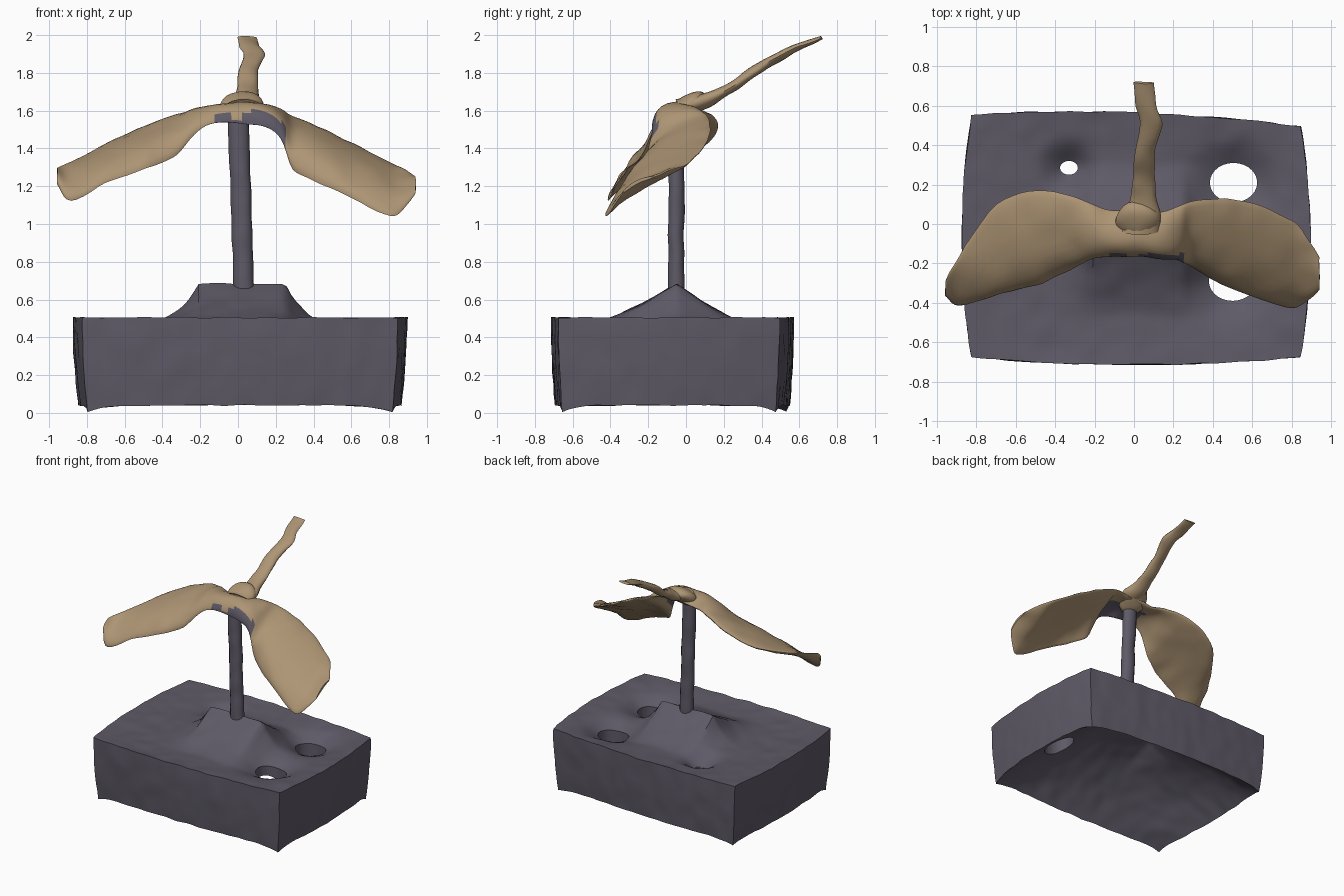
import bpy, bmesh, math
from mathutils import Vector, Matrix, noise

if "Cube" in bpy.data.objects:
    bpy.data.objects.remove(bpy.data.objects["Cube"])


def material(name, rgb):
    m = bpy.data.materials.new(name)
    m.diffuse_color = (*rgb, 1)
    m.use_nodes = True
    m.node_tree.nodes["Principled BSDF"].inputs["Base Color"].default_value = m.diffuse_color
    return m


GREY = material("slate grey", (0.112, 0.102, 0.135))
TAN = material("wood tan", (0.42, 0.30, 0.175))


def rough(p, amount):
    """Slight hand-worked lumpiness."""
    return p + noise.noise_vector(p * 9) * amount


def finish(bm, name, mats, angle=40):
    bmesh.ops.recalc_face_normals(bm, faces=bm.faces)
    me = bpy.data.meshes.new(name)
    bm.to_mesh(me)
    bm.free()
    ob = bpy.data.objects.new(name, me)
    bpy.context.collection.objects.link(ob)
    for m in mats:
        me.materials.append(m)
    smooth(ob, angle)
    return ob


def smooth(ob, angle=40):
    bpy.ops.object.select_all(action='DESELECT')
    ob.select_set(True)
    bpy.context.view_layer.objects.active = ob
    bpy.ops.object.shade_smooth_by_angle(angle=math.radians(angle))


def resample(rows, steps):
    """Catmull-Rom interpolation through rows of numbers."""
    out = []
    for i in range(len(rows) - 1):
        a, b, c, d = (rows[max(i - 1, 0)], rows[i], rows[i + 1],
                      rows[min(i + 2, len(rows) - 1)])
        for s in range(steps):
            t = s / steps
            out.append([0.5 * (2 * q + (r - p) * t + (2 * p - 5 * q + 4 * r - e) * t * t
                               + (3 * q - p - 3 * r + e) * t ** 3)
                        for p, q, r, e in zip(a, b, c, d)])
    return out + [list(rows[-1])]


def loft(rings, amount):
    bm = bmesh.new()
    vs = [[bm.verts.new(rough(p, amount)) for p in ring] for ring in rings]
    n = len(vs[0])
    for a, b in zip(vs, vs[1:]):
        for i in range(n):
            j = (i + 1) % n
            bm.faces.new((a[i], a[j], b[j], b[i]))
    bm.faces.new(vs[0])
    bm.faces.new(vs[-1])
    return bm


# ---- base: box with a raised ridge on top, hollow bowl below, three holes
HOLES = [(-0.33, 0.285, 0.045, 0.035), (0.505, 0.21, 0.12, 0.10), (0.50, -0.29, 0.12, 0.10)]


def mound(x, y):
    reach = 0.42 if y < -0.05 else 0.36
    side = max(0, 1 - abs(y + 0.05) / reach) ** 1.3
    d = max(0, abs(x - 0.02) - 0.23)
    return 0.20 * side * (max(0, 1 - d / 0.42) ** 4)


def base_point(u, v, w):
    bulge = 1 - 0.035 * (1 - w) ** 2
    x = 0.01 + u * (0.835 + 0.05 * (1 - v * v)) * bulge
    y = -0.075 + v * (0.60 + 0.04 * (1 - u * u)) * bulge
    if v > 0:
        y -= 0.03 * u * v
    inner = (1 - u ** 4) * (1 - v ** 4)
    top = 0.505 - 0.02 * inner + mound(x, y)
    for hx, hy, rx, ry in HOLES:
        d2 = ((x - hx) / (rx + 0.06)) ** 2 + ((y - hy) / (ry + 0.06)) ** 2
        top -= 0.10 * math.exp(-d2) * min(1, inner * 1.5)
    bowl = (1 - abs(u) ** 2.6) * (1 - abs(v) ** 2.6)
    low = 0.04 - 0.035 * abs(u * v) ** 8 + 0.37 * bowl + 0.4 * mound(x, y)
    low = min(low, top - 0.04)
    return rough(Vector((x, y, low + (top - low) * w)), 0.006)


NU, NV, NW = 72, 54, 8
bm = bmesh.new()
cache = {}


def bv(i, j, k):
    if (i, j, k) not in cache:
        cache[i, j, k] = bm.verts.new(base_point(2 * i / NU - 1, 2 * j / NV - 1, k / NW))
    return cache[i, j, k]


for k in (0, NW):
    for i in range(NU):
        for j in range(NV):
            bm.faces.new((bv(i, j, k), bv(i + 1, j, k), bv(i + 1, j + 1, k), bv(i, j + 1, k)))
for k in range(NW):
    for j in (0, NV):
        for i in range(NU):
            bm.faces.new((bv(i, j, k), bv(i + 1, j, k), bv(i + 1, j, k + 1), bv(i, j, k + 1)))
    for i in (0, NU):
        for j in range(NV):
            bm.faces.new((bv(i, j, k), bv(i, j + 1, k), bv(i, j + 1, k + 1), bv(i, j, k + 1)))
base = finish(bm, "base", [GREY])

# cut the holes
for hx, hy, rx, ry in HOLES:
    bm = bmesh.new()
    bmesh.ops.create_cone(bm, cap_ends=True, segments=28, radius1=1, radius2=1, depth=2,
                          matrix=Matrix.Translation((hx, hy, 0.4)) @ Matrix.Diagonal((rx, ry, 0.6, 1)))
    cutter = finish(bm, "hole_cutter", [GREY])
    cutter.hide_render = True
    mod = base.modifiers.new("hole", 'BOOLEAN')
    mod.operation, mod.solver, mod.object = 'DIFFERENCE', 'EXACT', cutter
    bpy.context.view_layer.objects.active = base
    bpy.ops.object.modifier_apply(modifier=mod.name)
    bpy.data.objects.remove(cutter)
smooth(base, 50)

# ---- pole
rings = []
for k in range(25):
    t = k / 24
    c = Vector((0.032 - 0.03 * t, -0.053 + 0.005 * t, 0.62 + 0.95 * t))
    rings.append([c + Vector((0.055 * math.cos(a), 0.043 * math.sin(a), 0))
                  for a in (i * math.tau / 14 for i in range(14))])
finish(loft(rings, 0.007), "pole", [GREY])

# ---- side blades through the hub: x, front edge y z, back edge y z, half thickness
STATIONS = [
    (-0.955, -0.36, 1.21, -0.29, 1.30, 0.010), (-0.885, -0.41, 1.12, -0.16, 1.325, 0.018),
    (-0.70, -0.365, 1.215, 0.10, 1.42, 0.028), (-0.50, -0.31, 1.29, 0.165, 1.51, 0.032),
    (-0.35, -0.25, 1.345, 0.15, 1.565, 0.034), (-0.23, -0.18, 1.47, 0.11, 1.59, 0.032),
    (-0.12, -0.165, 1.535, 0.07, 1.585, 0.03), (0.02, -0.165, 1.53, 0.07, 1.60, 0.035),
    (0.14, -0.175, 1.52, 0.06, 1.60, 0.033), (0.23, -0.185, 1.45, 0.09, 1.59, 0.032),
    (0.29, -0.21, 1.29, 0.11, 1.57, 0.034), (0.40, -0.285, 1.23, 0.13, 1.525, 0.034),
    (0.56, -0.35, 1.16, 0.115, 1.445, 0.032), (0.77, -0.42, 1.055, 0.035, 1.345, 0.026),
    (0.86, -0.41, 1.06, -0.04, 1.30, 0.02), (0.94, -0.33, 1.17, -0.17, 1.25, 0.010)]
N = 14
rings = []
for x, yf, zf, yb, zb, th in resample(STATIONS, 5):
    front, chord = Vector((x, yf, zf)), Vector((0, yb - yf, zb - zf))
    n = Vector((0, -chord.z, chord.y)).normalized()
    ring = []
    for i in range(2 * N):
        a = math.pi * i / N
        t = (1 - math.cos(a)) / 2
        camber = 1.5 * th * math.sin(math.pi * t ** 0.75)
        ring.append(front + chord * t + n * (th * math.sin(a) + camber))
    rings.append(ring)
bm = loft(rings, 0.008)
# grey patches at the front edge and underside of the hub
bmesh.ops.recalc_face_normals(bm, faces=bm.faces)
for f in bm.faces:
    c = f.calc_center_median()
    under = f.normal.z < 0 and c.y < -0.03
    lip = c.y < -0.15 and not -0.05 < c.x < 0.03
    if -0.13 < c.x < 0.25 and (under or lip):
        f.material_index = 1
finish(bm, "side_blades", [TAN, GREY], 50)

# ---- upright rear blade: centre x y z, half width, half thickness
STEM = [(0.03, -0.03, 1.62, 0.10, 0.05), (0.045, 0.06, 1.64, 0.085, 0.045),
        (0.05, 0.15, 1.675, 0.062, 0.034), (0.05, 0.25, 1.73, 0.055, 0.028),
        (0.055, 0.37, 1.815, 0.05, 0.026), (0.085, 0.50, 1.893, 0.06, 0.026),
        (0.065, 0.60, 1.935, 0.052, 0.018), (0.05, 0.72, 1.988, 0.052, 0.010)]
rings = []
for x, y, z, w, th in resample(STEM, 5):
    c, n = Vector((x, y, z)), Vector((0, -0.5, 0.86))
    rings.append([c + Vector((w * math.cos(a), 0, 0)) + n * th * math.sin(a)
                  for a in (i * math.tau / 14 for i in range(14))])
finish(loft(rings, 0.009), "rear_blade", [TAN], 50)

# ---- hub knob joining the three blades
bm = bmesh.new()
bmesh.ops.create_icosphere(bm, subdivisions=3, radius=1,
                           matrix=Matrix.Translation((0.02, 0.01, 1.622))
                           @ Matrix.Rotation(math.radians(32), 4, 'X')
                           @ Matrix.Diagonal((0.11, 0.12, 0.06, 1)))
for v in bm.verts:
    v.co = rough(v.co, 0.015)
finish(bm, "hub", [TAN], 60)
